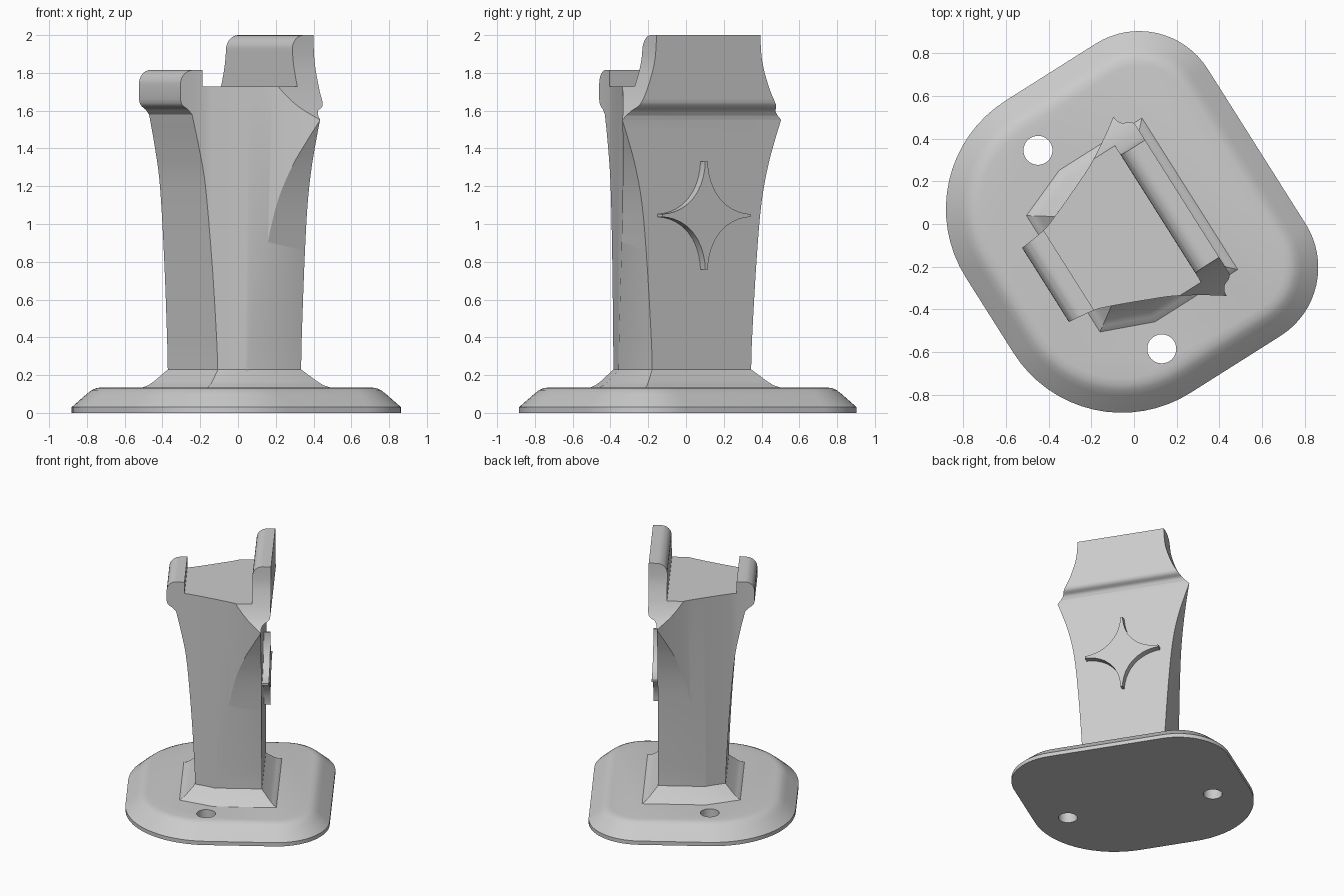
import bpy, bmesh, math
from mathutils import Matrix, Vector

cube = bpy.data.objects.get("Cube")
if cube:
    bpy.data.objects.remove(cube, do_unlink=True)

TURN = Matrix.Rotation(math.radians(32.3), 4, 'Z')  # whole stand is turned about z
MID = -0.02                                         # centre line of the column

grey = bpy.data.materials.new("plain_grey")
grey.use_nodes = True
grey.diffuse_color = (0.6, 0.6, 0.6, 1)
grey.node_tree.nodes["Principled BSDF"].inputs["Base Color"].default_value = (0.6, 0.6, 0.6, 1)


def loft(name, rings):
    """Closed solid through a list of equal-length rings of points."""
    bm = bmesh.new()
    loops = [[bm.verts.new(TURN @ Vector(p)) for p in ring] for ring in rings]
    n = len(loops[0])
    for a, b in zip(loops, loops[1:]):
        for i in range(n):
            j = (i + 1) % n
            bm.faces.new((a[i], a[j], b[j], b[i]))
    bm.faces.new(loops[0][::-1])
    bm.faces.new(loops[-1])
    bmesh.ops.recalc_face_normals(bm, faces=bm.faces)
    mesh = bpy.data.meshes.new(name)
    bm.to_mesh(mesh)
    bm.free()
    mesh.materials.append(grey)
    obj = bpy.data.objects.new(name, mesh)
    bpy.context.collection.objects.link(obj)
    return obj


def spline(pts, steps=6):
    """Catmull-Rom curve through the points."""
    v = [Vector(p) for p in pts]
    v = [2 * v[0] - v[1]] + v + [2 * v[-1] - v[-2]]
    out = []
    for a, b, c, d in zip(v, v[1:], v[2:], v[3:]):
        for k in range(steps):
            t = k / steps
            out.append(0.5 * (2 * b + (c - a) * t + (2 * a - 5 * b + 4 * c - d) * t**2
                              + (3 * b - a - 3 * c + d) * t**3))
    return out + [v[-2]]


def arc(cx, cy, r, start, end, steps=8):
    angles = [math.radians(start + (end - start) * k / steps) for k in range(steps + 1)]
    return [(cx + r * math.cos(a), cy + r * math.sin(a)) for a in angles]


def offset(poly, d):
    """Mitred outward offset of a counter-clockwise polygon."""
    out = []
    for i, p in enumerate(poly):
        p = Vector(p)
        e1 = (p - Vector(poly[i - 1])).normalized()
        e2 = (Vector(poly[(i + 1) % len(poly)]) - p).normalized()
        n1, n2 = Vector((e1.y, -e1.x)), Vector((e2.y, -e2.x))
        out.append(p + (n1 + n2) * d / (1 + n1.dot(n2)))
    return out


def stack(name, poly, profile):
    """Loft the outline through (offset, height) pairs."""
    return loft(name, [[(p[0], p[1], z) for p in offset(poly, d)] for d, z in profile])


def combine(obj, cutter, operation):
    mod = obj.modifiers.new("cut", 'BOOLEAN')
    mod.operation, mod.solver, mod.object = operation, 'EXACT', cutter
    bpy.ops.object.select_all(action='DESELECT')
    bpy.context.view_layer.objects.active = obj
    obj.select_set(True)
    bpy.ops.object.modifier_apply(modifier=mod.name)
    bpy.data.objects.remove(cutter, do_unlink=True)


def smooth(obj, degrees=30):
    bpy.ops.object.select_all(action='DESELECT')
    bpy.context.view_layer.objects.active = obj
    obj.select_set(True)
    bpy.ops.object.shade_smooth_by_angle(angle=math.radians(degrees))


# Base plate: rounded outline, wider radii at the lip side, sloped rim
FRONT, BACK, HALF, R1, R2 = -0.8, 0.68, 0.81, 0.6, 0.38
outline = (arc(BACK - R2, HALF - R2, R2, 0, 90, 16) + arc(FRONT + R1, HALF - R1, R1, 90, 180, 16)
           + arc(FRONT + R1, R1 - HALF, R1, 180, 270, 16) + arc(BACK - R2, R2 - HALF, R2, 270, 360, 16))
base = stack("base_plate", outline,
             [(0, 0), (0, 0.03), (-0.08, 0.1), (-0.105, 0.12), (-0.13, 0.131), (-0.16, 0.135)])

# Screw holes
for x, y in ((-0.45, 0.345), (0.13, -0.585)):
    c = TURN.inverted() @ Vector((x, y, 0))
    ring = arc(c.x, c.y, 0.068, 0, 360, 32)[:-1]
    combine(base, stack("hole_cutter", ring, [(0, -0.1), (0, 0.3)]), 'DIFFERENCE')
smooth(base)

# Flared foot between plate and column
side = [(0.187, 0.31), (-0.14, 0.31), (-0.295, 0.248)]
foot_line = [(u, MID + w) for u, w in side] + [(u, MID - w) for u, w in reversed(side)]
foot = stack("column_foot", foot_line,
             [(0.12, 0.125), (0.11, 0.135), (0.085, 0.147), (0.06, 0.168), (0, 0.23)])
smooth(foot, 25)

# Column side profile: rear wall, shelf, front lip and curved front
front_curve = spline([(-0.435, 1.58), (-0.394, 1.4), (-0.359, 1.2), (-0.325, 0.8),
                      (-0.302, 0.4), (-0.295, 0.2)])
profile = ([(0.187, 0.2), (0.187, 1.55)]
           + spline([(0.19, 1.575), (0.205, 1.6), (0.235, 1.617), (0.25, 1.635), (0.254, 1.66)], 3)
           + [(0.254, 2.0)] + arc(0.195, 1.925, 0.075, 90, 180)
           + [(0.12, 1.727), (-0.374, 1.727), (-0.374, 1.815)]
           + arc(-0.428, 1.74, 0.075, 90, 180)
           + spline([(-0.503, 1.66), (-0.492, 1.63), (-0.46, 1.607)], 3)
           + front_curve)
column = loft("column", [[(p[0], v, p[1]) for p in profile] for v in (-0.8, 0.8)])

# Width by height: waisted below, narrowing again towards the wall top
width = (spline([(0.31, 0.1), (0.31, 0.23), (0.316, 0.4), (0.343, 0.8), (0.373, 1.1),
                 (0.414, 1.3), (0.461, 1.45), (0.497, 1.55)])
         + spline([(0.497, 1.551), (0.45, 1.6), (0.415, 1.65), (0.377, 1.73),
                   (0.337, 1.86), (0.325, 2.0), (0.325, 2.1)]))
ring = [(MID + w, z) for w, z in width] + [(MID - w, z) for w, z in reversed(width)]
combine(column, loft("width_cutter", [[(u, v, z) for v, z in ring] for u in (-0.9, 0.9)]), 'INTERSECT')

# Plan outline: narrow at the lip, flaring towards the rear wall
plan = spline([(-0.6, 0.2), (-0.5, 0.206), (-0.374, 0.222), (-0.295, 0.248), (-0.14, 0.312),
               (0, 0.377), (0.187, 0.497), (0.3, 0.6)])
ring = [(u, MID + w) for u, w in plan] + [(u, MID - w) for u, w in reversed(plan)]
combine(column, loft("plan_cutter", [[(u, v, z) for u, v in ring] for z in (0, 2.3)]), 'INTERSECT')
smooth(column, 25)

# Raised four-pointed star on the rear face
ring = []
for quarter in range(4):
    for k in range(13):
        t = math.radians(3) + k / 12 * math.radians(84) + quarter * math.pi / 2
        c, s = math.cos(t), math.sin(t)
        ring.append((MID + 0.27 * math.copysign(abs(c)**3.6, c), 1.045 + 0.28 * math.copysign(abs(s)**3.6, s)))
# blunt the tips slightly
ring = [(v + 0.008 * (1 if v > MID else -1), z + 0.008 * (1 if z > 1.045 else -1)) for v, z in ring]
star = loft("star_relief", [[(u, v, z) for v, z in ring] for u in (0.17, 0.235)])
smooth(star)
